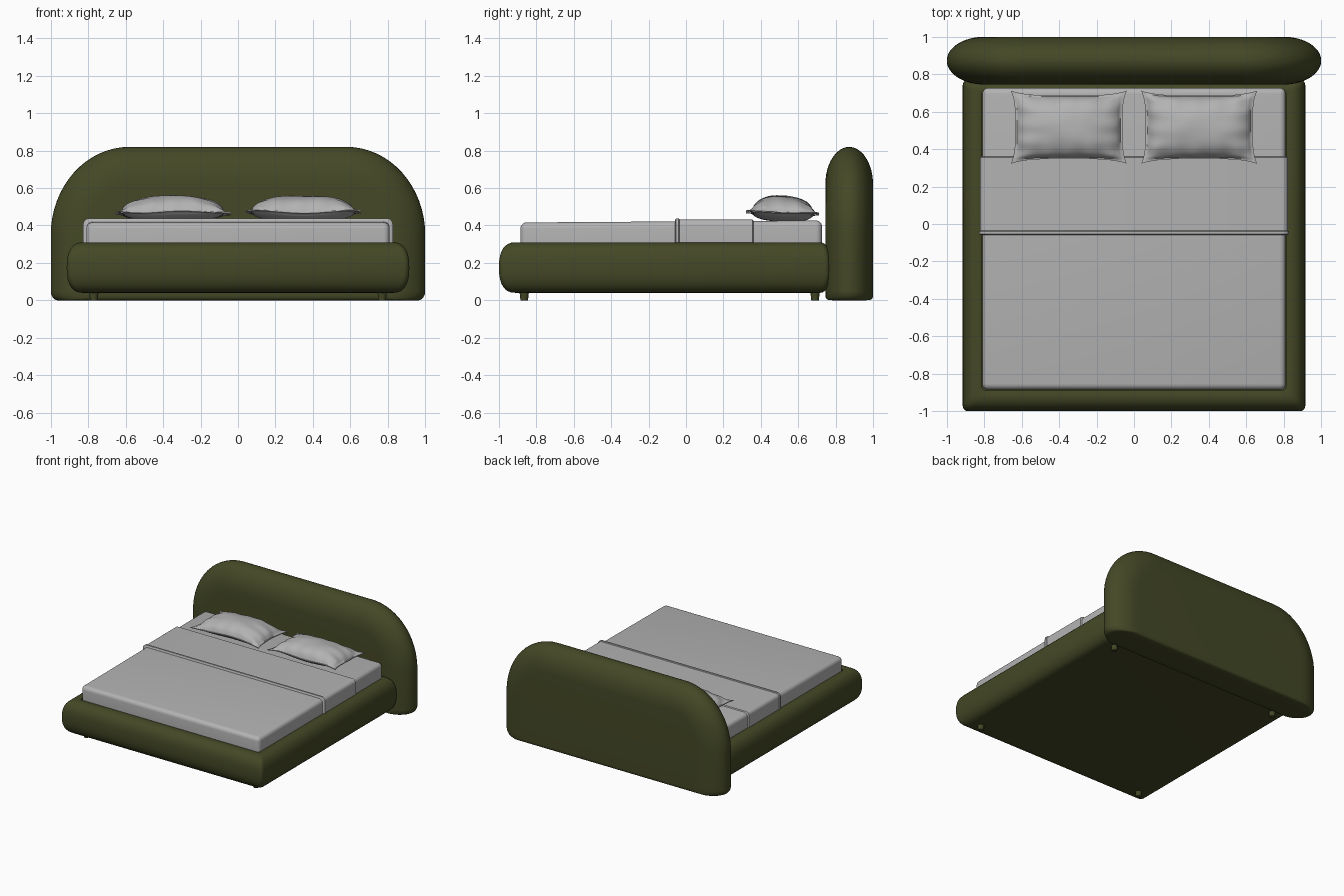
import bpy, bmesh, math, random
from math import sin, cos, pi

if "Cube" in bpy.data.objects:
    bpy.data.objects.remove(bpy.data.objects["Cube"])

random.seed(4)


def material(name, rgb):
    m = bpy.data.materials.new(name)
    m.diffuse_color = (*rgb, 1)
    m.use_nodes = True
    m.node_tree.nodes["Principled BSDF"].inputs["Base Color"].default_value = m.diffuse_color
    return m


GREEN = material("olive_fabric", (0.058, 0.065, 0.019))
LINEN = material("grey_linen", (0.45, 0.45, 0.45))


def finish(name, bm, mat, angle=40):
    bmesh.ops.recalc_face_normals(bm, faces=bm.faces[:])
    me = bpy.data.meshes.new(name)
    bm.to_mesh(me)
    bm.free()
    me.materials.append(mat)
    ob = bpy.data.objects.new(name, me)
    bpy.context.collection.objects.link(ob)
    bpy.ops.object.select_all(action='DESELECT')
    ob.select_set(True)
    bpy.context.view_layer.objects.active = ob
    bpy.ops.object.shade_smooth_by_angle(angle=math.radians(angle))
    return ob


def loft(name, rings, mat, angle=40):
    """Skin a list of closed rings and cap both ends."""
    bm = bmesh.new()
    rows = [[bm.verts.new(p) for p in r] for r in rings]
    n = len(rows[0])
    for a, b in zip(rows, rows[1:]):
        for i in range(n):
            j = (i + 1) % n
            bm.faces.new((a[i], a[j], b[j], b[i]))
    bm.faces.new(rows[0])
    bm.faces.new(rows[-1])
    return finish(name, bm, mat, angle)


def rounded(x0, x1, y0, y1, low, high, steps=8):
    """Rounded rectangle; low and high are (rx, ry) of lower and upper corners."""
    pts = []
    corners = [(x1, y1, -1, -1, high, 0), (x0, y1, 1, -1, high, 1),
               (x0, y0, 1, 1, low, 2), (x1, y0, -1, 1, low, 3)]
    for x, y, sx, sy, (rx, ry), q in corners:
        for k in range(steps + 1):
            a = (q + k / steps) * pi / 2
            pts.append((x + sx * rx + rx * cos(a), y + sy * ry + ry * sin(a)))
    return pts


# Headboard: arched outline shrinking towards its front and back faces
rings = []
for k in range(25):
    t = -pi / 2 + pi * k / 24
    d = 0.2 * (1 - cos(t))
    y = 0.8725 + 0.1275 * sin(t)
    e = 0.03 * (1 - cos(t)) ** 4
    outline = rounded(-1 + d, 1 - d, e, 0.82 - d, (0.04, 0.05),
                      (0.42 - d, 0.47 - d), 16)
    rings.append([(x, y, z) for x, z in outline])
# the ends stay wide near the floor-facing edge
loft("headboard", rings, GREEN, 60)

# Padded bed base with bulging outer sides and a recess for the mattress
rings = []
for k in range(17):
    t = -pi / 2 + pi * k / 16
    off = 0.09 * max(cos(t), 0) ** 0.8
    z = 0.175 + 0.135 * math.copysign(abs(sin(t)) ** 0.8, t)
    r = (0.03, 0.03)
    rings.append([(x, y, z) for x, y in rounded(
        -0.825 - off, 0.825 + off, -0.91 - off, 0.715 + 0.055 * off / 0.09, r, r, 5)])
for z in (0.305, 0.2):
    rings.append([(x, y, z) for x, y in rounded(
        -0.812, 0.812, -0.89, 0.71, (0.02, 0.02), (0.02, 0.02), 5)])
loft("bed_base", rings, GREEN)

# Feet
for sx in (-1, 1):
    for y in (-0.865, 0.69):
        bm = bmesh.new()
        bmesh.ops.create_cone(bm, cap_ends=True, segments=20, radius1=0.02,
                              radius2=0.027, depth=0.06)
        bmesh.ops.translate(bm, verts=bm.verts[:], vec=(sx * 0.77, y, 0.03))
        finish("foot", bm, GREEN)

# Mattress with the smooth blanket, its top sloping slightly to the foot end
bm = bmesh.new()
bmesh.ops.create_cube(bm, size=1)
for v in bm.verts:
    top = 0.416 if v.co.y < 0 else 0.427
    v.co = (v.co.x * 1.62, v.co.y * 1.612 - 0.079, top if v.co.z > 0 else 0.2)
bmesh.ops.bevel(bm, geom=bm.edges[:], offset=0.032, segments=5, profile=0.5,
                affect='EDGES')
finish("mattress", bm, LINEN)


# Folded-back blanket band and its hem
def band(name, y0, y1, half, top):
    rings = []
    for y, d in ((y0, 0.006), (y0 + 0.005, 0), (y1 - 0.005, 0), (y1, 0.006)):
        rings.append([(x, y, z) for x, z in rounded(
            -half + d, half - d, 0.22, top - d, (0.01, 0.01), (0.03, 0.03), 6)])
    loft(name, rings, LINEN)


band("blanket_fold", -0.05, 0.36, 0.822, 0.432)
band("blanket_hem", -0.058, -0.034, 0.827, 0.437)


# Pillows: two puffed sheets sharing a thin flange with flared corners
def pillow(name, cx, side):
    n, m = 48, 36
    ph = [random.uniform(0, 6) for _ in range(4)]
    bm = bmesh.new()

    def point(i, j, up):
        u, v = 2 * i / n - 1, 2 * j / m - 1
        x = 0.31 * u * (1 - 0.075 * (1 - v ** 4) * u * u)
        y = 0.195 * v * (1 - 0.13 * (1 - u ** 4) * v * v)
        a, b = min(abs(u) / 0.95, 1), min(abs(v) / 0.93, 1)
        puff = ((1 - a ** 2.6) * (1 - b ** 2.2)) ** 0.6
        crease = 0.004 * sin(17 * u + ph[0]) * b ** 2 + 0.004 * sin(13 * v + ph[1]) * a ** 2
        crease += 0.002 * sin(6 * u + 5 * v + ph[2])
        edge = 0.468 + 0.006 * sin(4 * u + ph[3]) * abs(v) - 0.006 * v
        if up:
            z = edge + 0.003 + 0.088 * puff + crease * min(puff * 4, 1)
        else:
            z = edge - 0.003 - 0.043 * puff
        return (cx + side * x, 0.517 + y, z)

    grids = [[[bm.verts.new(point(i, j, up)) for j in range(m + 1)]
              for i in range(n + 1)] for up in (True, False)]
    for g in grids:
        for i in range(n):
            for j in range(m):
                bm.faces.new((g[i][j], g[i + 1][j], g[i + 1][j + 1], g[i][j + 1]))
    rim = ([(i, 0) for i in range(n)] + [(n, j) for j in range(m)]
           + [(i, m) for i in range(n, 0, -1)] + [(0, j) for j in range(m, 0, -1)])
    for (a, b), (c, d) in zip(rim, rim[1:] + rim[:1]):
        bm.faces.new((grids[0][a][b], grids[0][c][d], grids[1][c][d], grids[1][a][b]))
    finish(name, bm, LINEN, 60)


pillow("left_pillow", -0.348, 1)
pillow("right_pillow", 0.348, -1)
